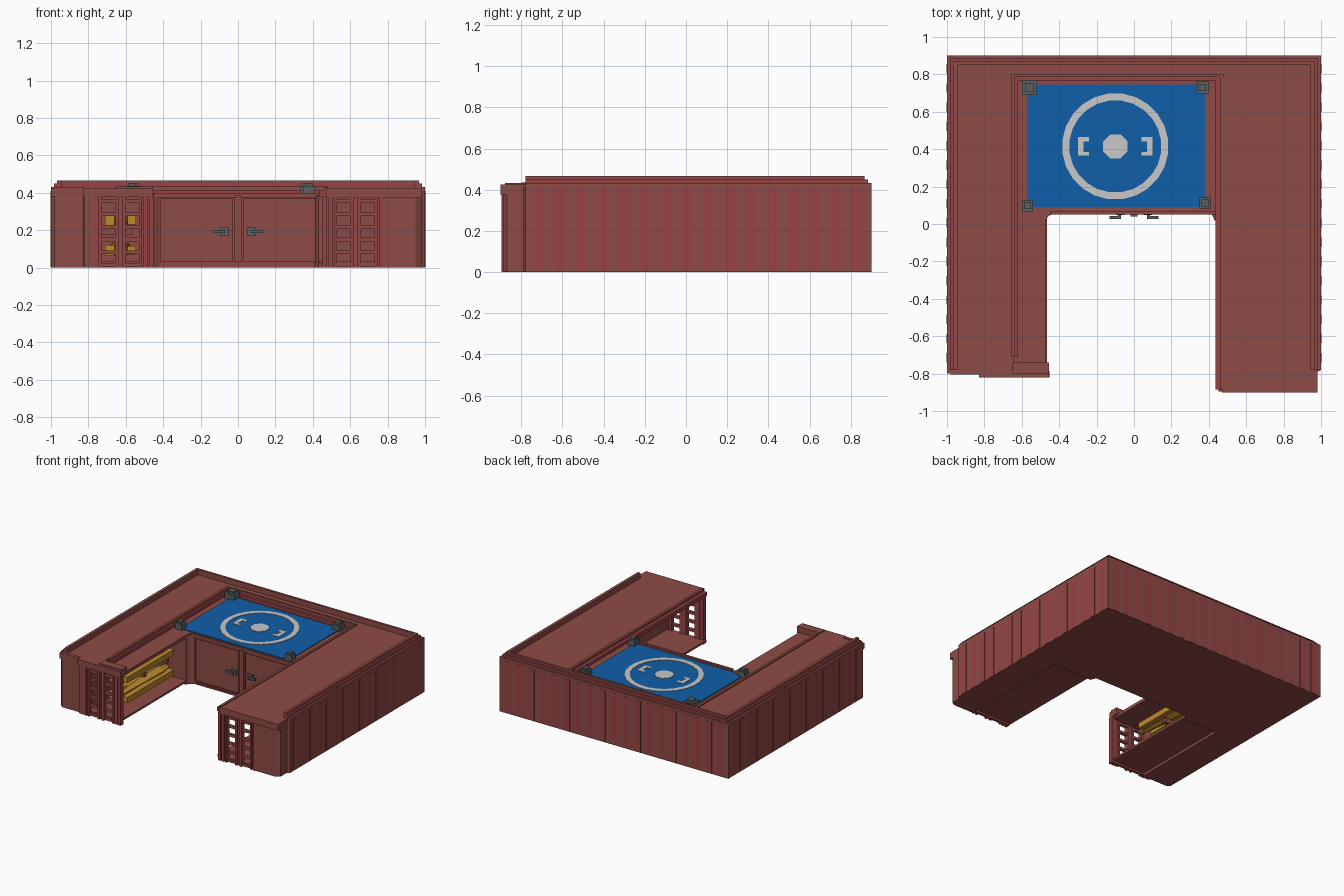
import bpy, bmesh, math
from mathutils import Vector

if "Cube" in bpy.data.objects:
    bpy.data.objects.remove(bpy.data.objects["Cube"], do_unlink=True)


def material(name, r, g, b):
    m = bpy.data.materials.new(name)
    m.use_nodes = True
    m.diffuse_color = (r, g, b, 1)
    p = next(n for n in m.node_tree.nodes if n.type == 'BSDF_PRINCIPLED')
    p.inputs["Base Color"].default_value = (r, g, b, 1)
    return m


BRICK = material("brick brown", .27, .072, .061)
RED = material("wall red", .32, .055, .06)
BLUE = material("pad blue", .005, .115, .40)
PALE = material("pale grey", .58, .58, .58)
STEEL = material("steel grey", .10, .115, .115)
YELLOW = material("machine yellow", .50, .25, .025)


def finish(name, bm, mat):
    bmesh.ops.recalc_face_normals(bm, faces=bm.faces)
    me = bpy.data.meshes.new(name)
    bm.to_mesh(me)
    bm.free()
    me.materials.append(mat)
    ob = bpy.data.objects.new(name, me)
    bpy.context.collection.objects.link(ob)
    return ob


def boxes(name, mat, *spans):
    """One object from boxes given as (x0, x1, y0, y1, z0, z1)."""
    bm = bmesh.new()
    for x0, x1, y0, y1, z0, z1 in spans:
        for v in bmesh.ops.create_cube(bm, size=1)["verts"]:
            v.co = Vector(((x0 + x1) / 2 + v.co.x * (x1 - x0),
                           (y0 + y1) / 2 + v.co.y * (y1 - y0),
                           (z0 + z1) / 2 + v.co.z * (z1 - z0)))
    return finish(name, bm, mat)


def prism(name, mat, outline, z0, z1):
    """Extrude a plan outline upwards."""
    bm = bmesh.new()
    f = bm.faces.new([bm.verts.new((x, y, z0)) for x, y in outline])
    up = bmesh.ops.extrude_face_region(bm, geom=[f])["geom"]
    for v in up:
        if isinstance(v, bmesh.types.BMVert):
            v.co.z = z1
    return finish(name, bm, mat)


# Main masses: back block with doors, and the closed outer half of each wing
prism("back_block", BRICK, [(-1, .9), (-1, .02), (-.47, .02), (-.46, .04), (-.42, .065),
                            (.41, .065), (.43, .02), (1, .02), (1, .9)], 0, .385)
prism("right_wing_core", BRICK, [(-1, .05), (-1, -.78), (-.98, -.80), (-.83, -.80),
                                 (-.82, -.815), (-.755, -.815), (-.755, .05)], 0, .41)
prism("left_wing_core", BRICK, [(1, .05), (1, -.78), (.98, -.79), (.98, -.87), (.95, -.89),
                                (.77, -.89), (.77, .05)], 0, .41)
boxes("wing_floors", BRICK, (-.76, -.465, -.8, .04, .02, .035), (.435, .78, -.88, .04, .02, .035))

# Roof: raised U-shaped deck around a lower landing area
boxes("roof_deck", BRICK, (-1, -.645, -.8, .9, .38, .425), (.47, .98, -.9, .9, .375, .425),
      (.9, 1, -.78, .9, .38, .425), (-.66, .48, .795, .9, .38, .425))
boxes("landing_recess", BRICK, (-.65, -.47, -.79, .1, .365, .39), (-.65, .48, .07, .8, .37, .39))
boxes("recess_steps", RED, (-.65, -.62, -.71, .8, .385, .412), (-.63, .475, .765, .80, .385, .412),
      (.435, .475, -.885, .8, .38, .412))
boxes("recess_lip", BRICK, (-.655, -.635, -.71, .8, .40, .435), (-.655, .48, .785, .8, .40, .435),
      (.46, .48, -.88, .8, .40, .432))
boxes("right_wing_sill", BRICK, (-.83, -.455, -.82, -.765, .38, .425),
      (-.65, -.455, -.80, -.74, .38, .435), (-.98, -.83, -.805, -.78, .38, .43))

# Stepped parapet along the sides and back
for name, out, top, mat in (("parapet_base", 1.0, .432, BRICK), ("parapet_middle", .984, .45, RED),
                            ("parapet_top", .968, .467, BRICK)):
    yb = out - .1
    boxes(name, mat, (-out, -.945, -.78, yb, .41, top), (.945, out, -.78, yb, .41, top),
          (-out, out, .85, yb, .41, top))

# Upright ribs on the outer walls
ribs = []
for i in range(16):
    y = -.74 + i * .103
    for s in (-1, 1):
        ribs.append((min(s * .99, s * 1.002), max(s * .99, s * 1.002), y, y + .05, .004, .41))
for i in range(19):
    x = -.96 + i * .1035
    ribs.append((x, x + .05, .89, .902, .004, .41))
boxes("wall_ribs", RED, *ribs)


# Lattice fronts of the wings
def lattice(name, side, y):
    rails, posts = [], []
    for x in (.56, .69):
        for k in range(6):
            z = .0 + k * .068
            rails.append((x - .045, x + .045, y + .008, y + .03, z + .005, z + .024))
    for x, w in ((.463, .022), (.493, .022), (.52, .016), (.609, .018), (.648, .018),
                 (.738, .016), (.765, .018)):
        posts.append((x - w / 2, x + w / 2, y, y + .035, 0, .38))
    back = [(.60, .657, y + .012, y + .03, .0, .38), (.455, .525, y + .012, y + .03, 0, .38),
            (.73, .80, y + .012, y + .03, 0, .38)]
    off = -.02 if side < 0 else .01

    def place(spans):
        if side > 0:
            return [(a, b, c, d, e, f) for a, b, c, d, e, f in spans]
        return [(-b + off + .02, -a + off + .02, c, d, e, f) for a, b, c, d, e, f in spans]
    boxes(name + "_rungs", BRICK, *place(rails + back))
    boxes(name + "_posts", RED, *place(posts))


lattice("right_lattice", -1, -.82)
lattice("left_lattice", 1, -.895)

# Double doors, frame and handles
boxes("door_frame", BRICK, (-.45, .45, .05, .068, .375, .40), (-.018, .018, .04, .07, .03, .385))
boxes("door_beam", RED, (-.45, .44, .055, .075, .38, .388), (-.45, .44, .06, .075, .005, .015))
for s, label in ((-1, "right"), (1, "left")):
    a, b = sorted((s * .03, s * .415))
    prism(label + "_door", BRICK, [(a, .07), (a, .057), (b, .057), (b, .07)], .03, .37)
    boxes(label + "_door_trim", RED, (a, b, .052, .06, .03, .036), (a, b, .052, .06, .364, .37),
          (a, a + .006, .052, .06, .03, .37), (b - .006, b, .052, .06, .03, .37))
    c = [sorted((s * p, s * q)) for p, q in ((.05, .095), (.07, .085), (.07, .13))]
    boxes(label + "_handle", STEEL, (*c[0], .048, .06, .17, .215),
          (*c[1], .03, .055, .185, .202), (*c[2], .028, .042, .185, .202))

# Landing pad with markings
boxes("landing_pad", BLUE, (-.57, .38, .09, .745, .385, .396))
CX, CY, Z0, Z1 = -.1, .415, .394, .400
bm = bmesh.new()
N = 24
rows = []
for r, z in ((.285, Z0), (.285, Z1), (.247, Z1), (.247, Z0)):
    rows.append([bm.verts.new((CX + r * math.cos(2 * math.pi * (i + .5) / N),
                               CY + r * math.sin(2 * math.pi * (i + .5) / N), z)) for i in range(N)])
for k in range(4):
    p, q = rows[k], rows[(k + 1) % 4]
    for i in range(N):
        j = (i + 1) % N
        bm.faces.new((p[i], p[j], q[j], q[i]))
finish("pad_ring", bm, PALE)
prism("pad_centre", PALE, [(CX + .07 * math.cos(math.pi * (i + .5) / 4),
                            CY + .07 * math.sin(math.pi * (i + .5) / 4)) for i in range(8)], Z0, Z1)
marks = []
for s in (-1, 1):
    for p, q, y0, y1 in ((.17, .2, .365, .465), (.14, .2, .44, .465), (.14, .2, .365, .385)):
        a, b = sorted((CX + s * p, CX + s * q))
        marks.append((a, b, y0, y1, Z0, Z1))
boxes("pad_brackets", PALE, *marks)

# Corner beacons
for i, (x, y, h) in enumerate(((-.56, .73, .04), (.365, .73, .032), (-.57, .098, .03), (.38, .112, .03))):
    boxes("beacon_%d" % i, STEEL, (x - h, x + h, y - h, y + h, .385, .437),
          (x - h * .6, x + h * .6, y - h * .6, y + h * .6, .43, .452))


# Stored machines in the open right wing: tapered bodies with a nose and side pods
def machine(name, z):
    bm = bmesh.new()
    rings = []
    for y, w, h in ((-.68, .02, .015), (-.52, .03, .03), (-.30, .05, .045), (-.10, .06, .05), (.0, .035, .03)):
        rings.append([bm.verts.new((-.63 + w * math.cos(math.pi * (k + .5) / 3), y,
                                    z + h * math.sin(math.pi * (k + .5) / 3))) for k in range(6)])
    for a, b in zip(rings, rings[1:]):
        for k in range(6):
            bm.faces.new((a[k], a[(k + 1) % 6], b[(k + 1) % 6], b[k]))
    bm.faces.new(rings[0])
    bm.faces.new(rings[-1])
    finish(name + "_body", bm, YELLOW)
    boxes(name + "_pods", YELLOW, (-.71, -.66, -.6, -.05, z - .035, z + .02),
          (-.59, -.545, -.6, -.02, z - .03, z + .015))


machine("lower_machine", .10)
machine("upper_machine", .26)
boxes("machine_brackets", BRICK, (-.76, -.57, -.36, -.33, .175, .215), (-.76, -.57, -.08, -.05, .175, .215))
